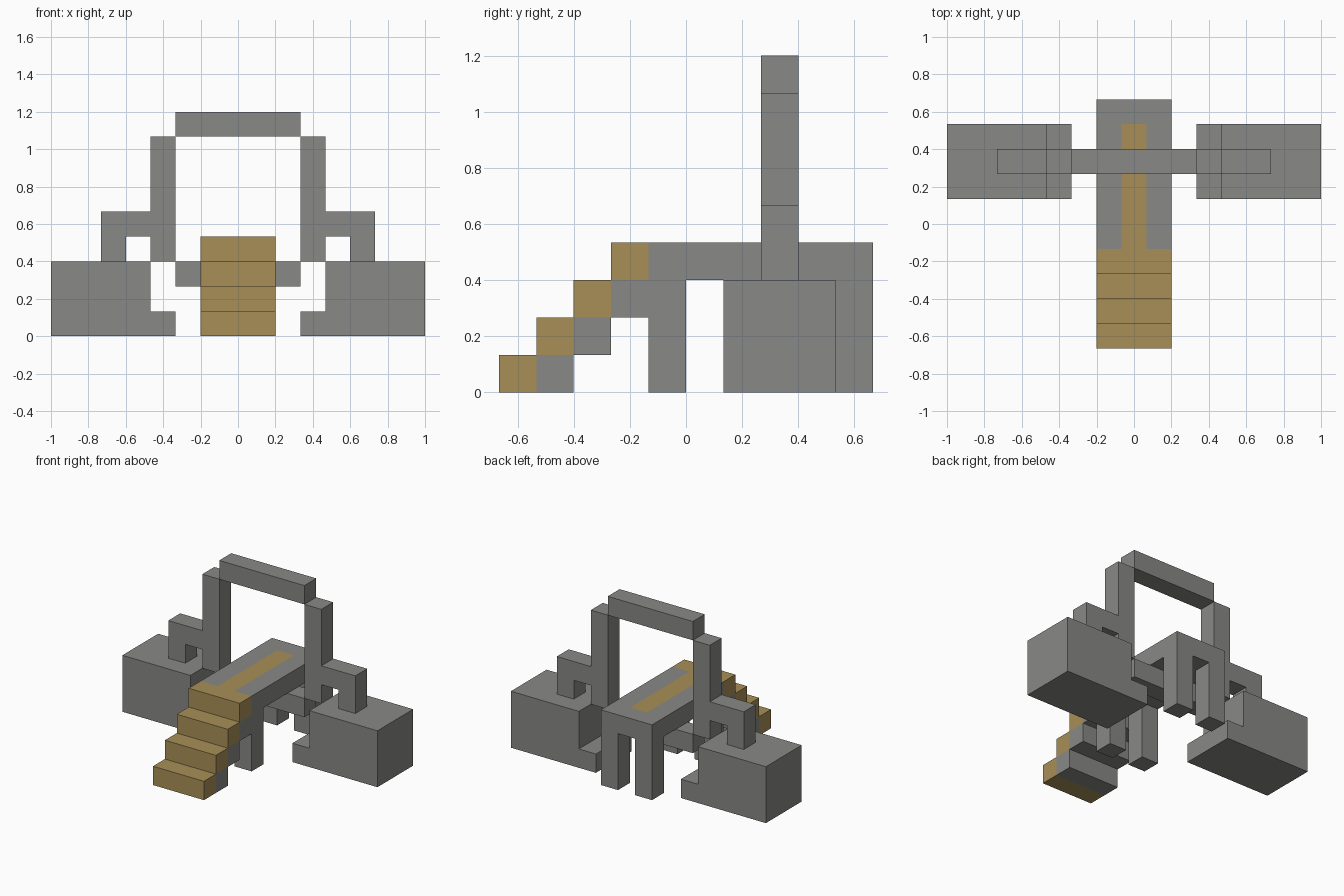
import bpy
import bmesh

cube = bpy.data.objects.get("Cube")
if cube:
    bpy.data.objects.remove(cube, do_unlink=True)

U = 2 / 15  # one block of the building grid


def material(name, colour):
    mat = bpy.data.materials.new(name)
    mat.use_nodes = True
    mat.diffuse_color = colour
    mat.node_tree.nodes["Principled BSDF"].inputs["Base Color"].default_value = colour
    return mat


stone = material("grey stone", (0.246, 0.246, 0.238, 1))
gold = material("dull gold", (0.392, 0.275, 0.095, 1))


def box(name, x, y, z, mat):
    """Box between (low, high) pairs given in grid blocks."""
    bm = bmesh.new()
    bmesh.ops.create_cube(bm, size=1)
    for v in bm.verts:
        v.co = [U * pair[c > 0] for pair, c in zip((x, y, z), v.co)]
    mesh = bpy.data.meshes.new(name)
    bm.to_mesh(mesh)
    bm.free()
    mesh.materials.append(mat)
    obj = bpy.data.objects.new(name, mesh)
    bpy.context.collection.objects.link(obj)
    return obj


def pair(name, x, y, z, mat):
    """The same box on the left (+x) and the right."""
    box("left_" + name, x, y, z, mat)
    box("right_" + name, (-x[1], -x[0]), y, z, mat)


WIDE = (-1.5, 1.5)
ARCH = (2, 3)
SIDE = (1, 4)

# Staircase: gold steps, each backed by a stone block
for i in range(4):
    box(f"step_{i + 1}", WIDE, (i - 5, i - 4), (i, i + 1), gold)
    if i < 3:
        box(f"step_support_{i + 1}", WIDE, (i - 4, i - 3), (i, i + 1), stone)

# Raised walkway with a gold runner
pair("walkway_edge", (0.5, 1.5), (-1, 4), (3, 4), stone)
box("walkway_end", WIDE, (4, 5), (3, 4), stone)
box("walkway_runner", (-0.5, 0.5), (-1, 4), (3, 4), gold)
pair("front_leg", (0.5, 1.5), (-1, 0), (0, 3), stone)
pair("back_leg", (0.5, 1.5), (4, 5), (0, 3), stone)

# Side blocks with low inner ledges
pair("side_block", (3.5, 7.5), SIDE, (0, 3), stone)
pair("side_ledge", (2.5, 3.5), SIDE, (0, 1), stone)

# Ring-shaped gate with outer braces
box("gate_top", (-2.5, 2.5), ARCH, (8, 9), stone)
box("gate_bottom", (-2.5, 2.5), ARCH, (2, 3), stone)
pair("gate_post", (2.5, 3.5), ARCH, (3, 8), stone)
pair("brace_arm", (3.5, 5.5), ARCH, (4, 5), stone)
pair("brace_foot", (4.5, 5.5), ARCH, (3, 4), stone)
